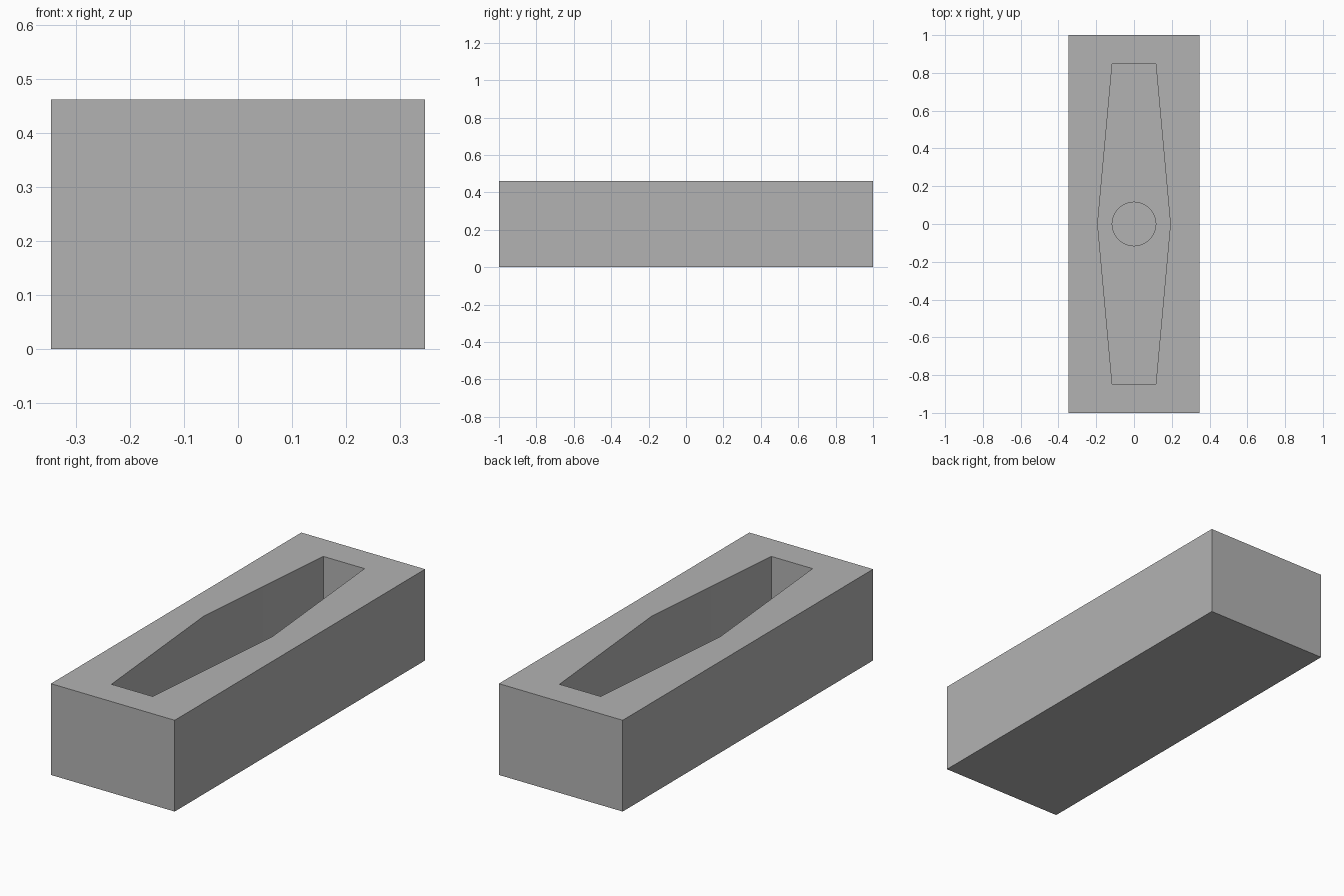
import bpy
import bmesh
import math

cube = bpy.data.objects.get("Cube")
if cube:
    bpy.data.objects.remove(cube, do_unlink=True)

U = 1 / 13                      # modelling unit: block is 26 x 9 x 6 units
HEIGHT, FLOOR, RECESS_FLOOR = 6 * U, 2 * U, 1 * U

grey = bpy.data.materials.new("plain_grey")
grey.use_nodes = True
colour = (0.45, 0.45, 0.45, 1)
grey.diffuse_color = colour
grey.node_tree.nodes["Principled BSDF"].inputs["Base Color"].default_value = colour


def prism(name, outline, bottom, top):
    """Extrude a flat outline straight up into a solid."""
    bm = bmesh.new()
    face = bm.faces.new([bm.verts.new((x, y, bottom)) for x, y in outline])
    new = bmesh.ops.extrude_face_region(bm, geom=[face])["geom"]
    verts = [v for v in new if isinstance(v, bmesh.types.BMVert)]
    bmesh.ops.translate(bm, verts=verts, vec=(0, 0, top - bottom))
    bmesh.ops.recalc_face_normals(bm, faces=bm.faces)
    mesh = bpy.data.meshes.new(name)
    bm.to_mesh(mesh)
    bm.free()
    mesh.materials.append(grey)
    obj = bpy.data.objects.new(name, mesh)
    bpy.context.collection.objects.link(obj)
    return obj


def cut(target, cutter):
    mod = target.modifiers.new(cutter.name, "BOOLEAN")
    mod.operation = "DIFFERENCE"
    mod.solver = "EXACT"
    mod.object = cutter
    bpy.context.view_layer.objects.active = target
    bpy.ops.object.modifier_apply(modifier=mod.name)
    bpy.data.objects.remove(cutter, do_unlink=True)


# Solid block
w, l = 4.5 * U, 13 * U
block = prism("mould_block", [(-w, -l), (w, -l), (w, l), (-w, l)], 0, HEIGHT)

# Long six-sided pocket, widest in the middle
end, mid, reach = 1.5 * U, 2.5 * U, 11 * U
hexagon = [(-end, -reach), (end, -reach), (mid, 0),
           (end, reach), (-end, reach), (-mid, 0)]
cut(block, prism("pocket_cutter", hexagon, FLOOR, HEIGHT + U))

# Round blind recess in the pocket floor
sides = 64
circle = [(end * math.cos(a), end * math.sin(a))
          for a in (math.tau * i / sides for i in range(sides))]
cut(block, prism("recess_cutter", circle, RECESS_FLOOR, FLOOR + U))

# Smooth the round wall, keep all other edges sharp
bpy.ops.object.select_all(action="DESELECT")
block.select_set(True)
bpy.context.view_layer.objects.active = block
bpy.ops.object.shade_smooth_by_angle(angle=math.radians(20))
block.data.set_sharp_from_angle(angle=math.radians(4))
for poly in block.data.polygons:
    n = poly.normal
    c = poly.center
    poly.use_smooth = abs(n.z) < 0.5 and math.hypot(c.x, c.y) < end * 1.05
block.data.set_sharp_from_angle(angle=math.radians(20))
